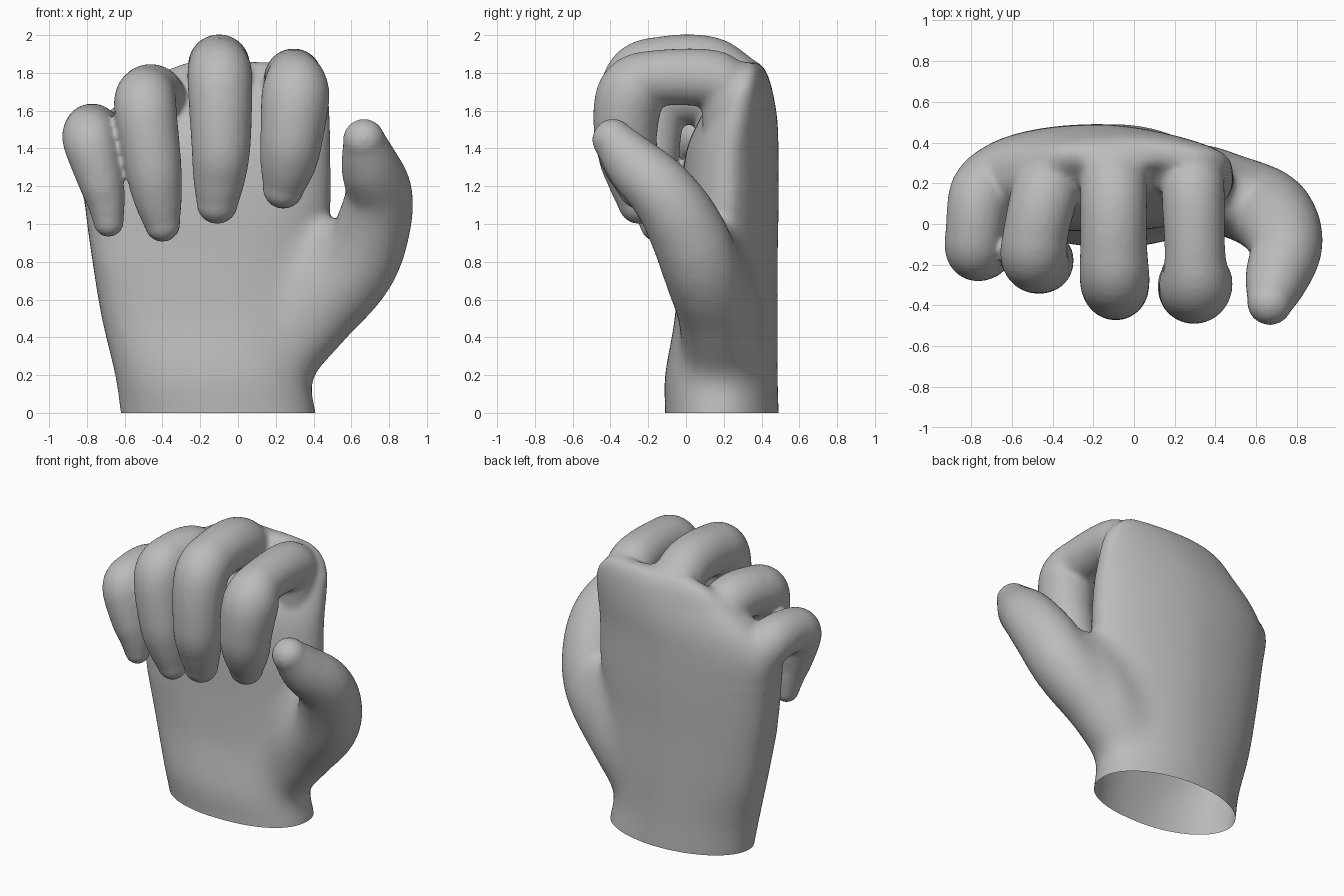
import bpy, bmesh, math
from mathutils import Vector

if "Cube" in bpy.data.objects:
    bpy.data.objects.remove(bpy.data.objects["Cube"])

skin = bpy.data.materials.new("matte grey")
skin.use_nodes = True
GREY = (0.5, 0.5, 0.5, 1)
skin.diffuse_color = GREY
skin.node_tree.nodes["Principled BSDF"].inputs["Base Color"].default_value = GREY

bm = bmesh.new()


def spline(rows, steps=8):
    """Catmull-Rom interpolation through rows of equal length."""
    rows = [Vector(r) for r in rows]
    pts = [rows[0]] + rows + [rows[-1]]
    out = []
    for a, b, c, d in zip(pts, pts[1:], pts[2:], pts[3:]):
        for i in range(steps):
            t = i / steps
            out.append(0.5 * (2 * b + (c - a) * t + (2 * a - 5 * b + 4 * c - d) * t * t
                              + (3 * b - a - 3 * c + d) * t ** 3))
    return out + [rows[-1]]


def loft(rings):
    """Bridge rings of points into a closed skin."""
    rings = [[bm.verts.new(p) for p in ring] for ring in rings]
    n = len(rings[0])
    for lo, hi in zip(rings, rings[1:]):
        for i in range(n):
            j = (i + 1) % n
            bm.faces.new((lo[i], lo[j], hi[j], hi[i]))
    bm.faces.new(rings[0][::-1])
    bm.faces.new(rings[-1])


def finger(rows, sides=28):
    """Tapered tube through (x, y, z, radius) with a round tip."""
    path = spline(rows)
    tip, before = path[-1], path[-2]
    aim = (tip.xyz - before.xyz).normalized()
    for i in range(1, 9):
        a = i / 8 * 1.5
        centre = tip.xyz + aim * tip.w * math.sin(a)
        path.append(Vector((*centre, tip.w * math.cos(a))))
    rings = []
    for i, p in enumerate(path):
        t = (path[min(i + 1, len(path) - 1)].xyz - path[max(i - 1, 0)].xyz).normalized()
        u = (Vector((1, 0, 0)) - t * t.x).normalized()
        v = t.cross(u)
        rings.append([p.xyz + p.w * (u * math.cos(a) + v * math.sin(a))
                      for a in (2 * math.pi * k / sides for k in range(sides))])
    loft(rings)


# palm and wrist: z, right edge, left edge, front, back
palm = [
    (-0.12, -0.60, 0.43, -0.11, 0.49),
    (0.00, -0.62, 0.41, -0.11, 0.49),
    (0.20, -0.65, 0.39, -0.11, 0.485),
    (0.50, -0.72, 0.44, -0.06, 0.485),
    (0.80, -0.77, 0.47, -0.04, 0.485),
    (1.10, -0.81, 0.49, -0.03, 0.49),
    (1.38, -0.83, 0.49, 0.00, 0.49),
    (1.55, -0.73, 0.49, 0.07, 0.485),
    (1.70, -0.55, 0.48, 0.16, 0.46),
    (1.80, -0.42, 0.42, 0.26, 0.43),
    (1.86, -0.28, 0.33, 0.30, 0.39),
]


def palm_ring(row, sides=80):
    """Oval section, full at the heel of the hand, lean behind the forefinger."""
    z, x0, x1, y0, y1 = row
    rise = min(max(z / 0.8, 0), 1)
    ring = []
    for k in range(sides):
        a = 2 * math.pi * (k + 0.5) / sides
        c, s = math.cos(a), math.sin(a)
        if s < 0:
            power = 1 - 0.48 * rise if c < 0 else 0.85
        else:
            power = 1 + 0.25 * rise if c > 0 else 1 - 0.06 * rise
        ring.append(Vector(((x0 + x1 + (x1 - x0) * math.copysign(abs(c) ** power, c)) / 2,
                            (y0 + y1 + (y1 - y0) * math.copysign(abs(s) ** power, s)) / 2, z)))
    return ring


loft([palm_ring(r) for r in spline(palm, 6)])

# index finger
finger([(0.27, 0.22, 1.20, 0.13), (0.29, 0.23, 1.62, 0.15), (0.29, 0.16, 1.76, 0.155),
        (0.30, -0.16, 1.77, 0.15), (0.305, -0.29, 1.69, 0.18), (0.285, -0.32, 1.47, 0.167),
        (0.265, -0.29, 1.32, 0.15), (0.24, -0.25, 1.19, 0.11)])
# middle finger
finger([(-0.10, 0.30, 1.40, 0.17), (-0.10, 0.26, 1.70, 0.17), (-0.10, 0.13, 1.825, 0.165),
        (-0.10, -0.11, 1.83, 0.165), (-0.095, -0.27, 1.75, 0.172), (-0.09, -0.315, 1.42, 0.157),
        (-0.10, -0.28, 1.24, 0.138), (-0.11, -0.25, 1.11, 0.11)])
# ring finger
finger([(-0.42, 0.27, 1.25, 0.16), (-0.42, 0.25, 1.53, 0.165), (-0.44, 0.15, 1.665, 0.165),
        (-0.48, -0.03, 1.68, 0.16), (-0.49, -0.16, 1.61, 0.165), (-0.45, -0.19, 1.32, 0.15),
        (-0.425, -0.17, 1.14, 0.13), (-0.40, -0.15, 1.00, 0.095)])
# little finger
finger([(-0.68, 0.22, 1.10, 0.13), (-0.71, 0.22, 1.36, 0.15), (-0.76, 0.14, 1.475, 0.15),
        (-0.78, -0.03, 1.485, 0.145), (-0.78, -0.13, 1.43, 0.145), (-0.73, -0.15, 1.24, 0.122),
        (-0.70, -0.14, 1.12, 0.102), (-0.685, -0.13, 1.01, 0.08)])
# thumb
finger([(0.20, 0.18, 0.25, 0.19), (0.43, 0.15, 0.52, 0.20), (0.61, 0.09, 0.74, 0.215),
        (0.71, 0.00, 0.97, 0.20), (0.745, -0.12, 1.16, 0.178), (0.70, -0.27, 1.31, 0.155),
        (0.667, -0.385, 1.445, 0.112)])
# web between thumb and palm
finger([(0.12, 0.20, 0.20, 0.18), (0.32, 0.18, 0.48, 0.22), (0.44, 0.15, 0.72, 0.20),
        (0.50, 0.13, 0.88, 0.15)])

bmesh.ops.recalc_face_normals(bm, faces=bm.faces)
mesh = bpy.data.meshes.new("hand")
bm.to_mesh(mesh)
bm.free()
hand = bpy.data.objects.new("hand", mesh)
bpy.context.collection.objects.link(hand)
bpy.context.view_layer.objects.active = hand
hand.select_set(True)

# fuse the parts into one skin and soften the joins
fuse = hand.modifiers.new("fuse", 'REMESH')
fuse.mode = 'VOXEL'
fuse.voxel_size = 0.016
soften = hand.modifiers.new("soften", 'SMOOTH')
soften.factor = 0.5
soften.iterations = 7
for name in ("fuse", "soften"):
    bpy.ops.object.modifier_apply(modifier=name)

bm = bmesh.new()
bm.from_mesh(hand.data)


def melt(inside, rounds):
    """Blend the parts further where the rule holds."""
    verts = [v for v in bm.verts if inside(v.co)]
    for _ in range(rounds):
        bmesh.ops.smooth_vert(bm, verts=verts, factor=0.5,
                              use_axis_x=True, use_axis_y=True, use_axis_z=True)


# thumb base, then knuckles
thumb_base = Vector((0.40, 0.13, 0.56))
for step in range(16):
    melt(lambda p: (p - thumb_base).length < 0.54 - 0.012 * step, 5)
for step in range(6):
    melt(lambda p: p.z > 1.2 and p.y > 0.22 + 0.015 * step, 4)

# cut the wrist open on the ground
bmesh.ops.bisect_plane(bm, geom=bm.verts[:] + bm.edges[:] + bm.faces[:],
                       plane_co=(0, 0, 0), plane_no=(0, 0, 1), clear_inner=True)
bm.to_mesh(hand.data)
bm.free()
hand.data.materials.clear()
hand.data.materials.append(skin)
bpy.ops.object.shade_smooth()
